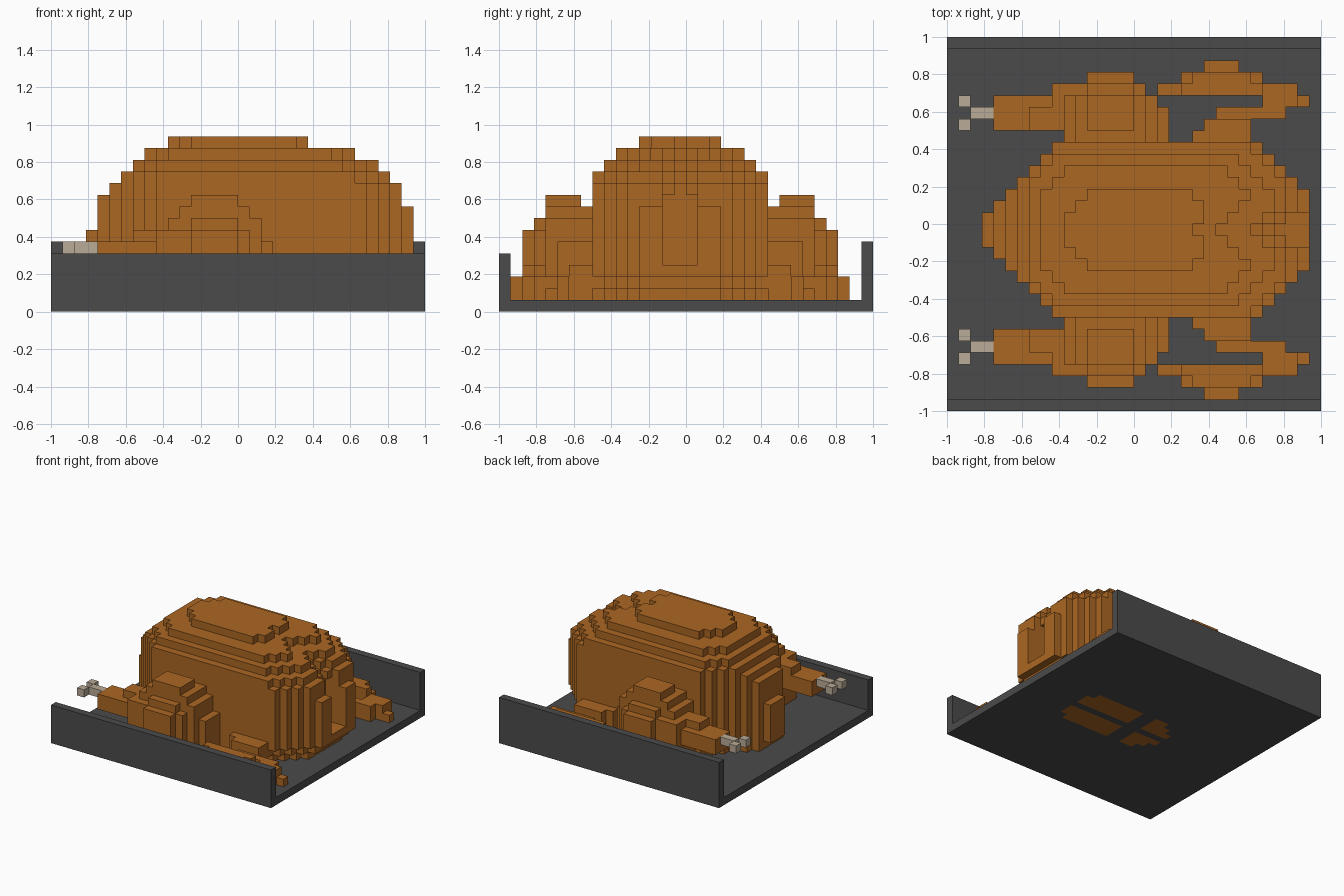
import bpy
import bmesh
from itertools import product
from mathutils import Vector

if "Cube" in bpy.data.objects:
    bpy.data.objects.remove(bpy.data.objects["Cube"], do_unlink=True)

U = 1 / 16      # edge of one block
AXIS = -1       # block row on the mirror line of the roast


def material(name, rgb):
    m = bpy.data.materials.new(name)
    m.use_nodes = True
    m.diffuse_color = (*rgb, 1)
    m.node_tree.nodes["Principled BSDF"].inputs["Base Color"].default_value = (*rgb, 1)
    return m


ROAST = material("roast_brown", (0.41, 0.135, 0.016))
TRAY = material("tray_grey", (0.07, 0.07, 0.07))
BONE = material("bone_cream", (0.49, 0.41, 0.31))


def build(name, cells, mat):
    """Turn a set of block coordinates into one outer skin."""
    bm = bmesh.new()
    corners = {}

    def vert(p):
        if p not in corners:
            corners[p] = bm.verts.new(Vector(p) * U)
        return corners[p]

    for c in cells:
        for axis, side in product(range(3), (0, 1)):
            near = list(c)
            near[axis] += 2 * side - 1
            if tuple(near) in cells:
                continue
            ring = []
            for a, b in ((0, 0), (1, 0), (1, 1), (0, 1)):
                p = list(c)
                p[axis] += side
                p[(axis + 1) % 3] += a
                p[(axis + 2) % 3] += b
                ring.append(vert(tuple(p)))
            bm.faces.new(ring if side else ring[::-1])
    me = bpy.data.meshes.new(name)
    bm.to_mesh(me)
    bm.free()
    me.materials.append(mat)
    ob = bpy.data.objects.new(name, me)
    bpy.context.collection.objects.link(ob)
    return ob


def span(a, b):
    return range(a, b + 1)


def block(xs, ys, zs):
    return set(product(span(*xs), span(*ys), span(*zs)))


def pair(name, cells, mat):
    """Build a part given by distance from the mirror line, on both sides."""
    for side, label in ((1, "back_"), (-1, "front_")):
        build(label + name, {(i, AXIS + side * v, k) for i, v, k in cells}, mat)


# Underside of the bird, showing through the tray floor
underside = set()
for i, v in product(span(-5, 8), span(1, 3)):
    if i not in (-1, 0) and v <= min(i + 6, 10 - i):
        underside |= {(i, AXIS + v, 0), (i, AXIS - v, 0)}
build("roast_underside", underside, ROAST)

# Tray: floor, low front wall, higher back wall
tray = block((-16, 15), (-16, 15), (0, 0)) - underside
tray |= block((-16, 15), (-16, -16), (0, 4))
tray |= block((-16, 15), (15, 15), (0, 5))
build("tray", tray, TRAY)

# Body layers: height, first x, last x, half width, left and right rounding
layers = [(1, -12, 12, 7, 2, 3), (2, -13, 13, 7, 1, 3), (3, -13, 14, 7, 1, 3)]
layers += [(k, -13, 14, 7, 1, 3) for k in (4, 5, 6)]
layers += [(7, -12, 14, 7, 2, 3), (8, -12, 14, 7, 2, 3), (9, -12, 13, 7, 2, 4),
           (10, -11, 13, 7, 3, 4), (11, -10, 12, 7, 4, 4), (12, -9, 11, 6, 4, 3),
           (13, -8, 9, 5, 3, 3), (14, -6, 5, 3, 1, 2)]
cleft = {14: 4, 13: 6, 12: 9, 11: 10, 10: 11}   # where the breast parts
body = set()
for k, x0, x1, width, left, right in layers:
    for i, j in product(span(x0, x1), span(AXIS - width, AXIS + width)):
        v = abs(j - AXIS)
        rounded = v <= min(i - x0 + left, x1 - i + right)
        if rounded and i <= cleft.get(k, x1) + v:
            body.add((i, j, k))
# Stuffing cavity in the end
body -= block((12, 14), (AXIS - 1, AXIS + 1), (4, 9))
build("roast_body", body, ROAST)

# Drumsticks: stepped thigh, then a shaft
leg = (block((-7, 2), (8, 11), (1, 5)) | block((-7, 1), (8, 11), (6, 6))
       | block((-6, 1), (8, 11), (7, 7)) | block((-5, 0), (8, 11), (8, 8))
       | block((-4, -1), (9, 11), (9, 9)))
leg |= block((-7, 0), (12, 12), (1, 6)) | block((-4, -1), (12, 12), (7, 7))
leg |= block((-4, -1), (13, 13), (1, 6))
leg -= block((-7, -7), (8, 8), (1, 6)) | block((2, 2), (11, 11), (1, 5))
leg |= block((-12, -8), (9, 11), (4, 5)) | block((-9, -8), (9, 10), (6, 6))
pair("drumstick", leg, ROAST)

# Bone ends with two knuckles
bone = block((-14, -13), (10, 10), (5, 5)) | {(-15, 9, 5), (-15, 11, 5)}
pair("leg_bone", bone, BONE)

# Folded wings resting on the tray
wing = (block((5, 9), (8, 8), (1, 3)) | block((6, 9), (9, 9), (1, 3))
        | block((7, 12), (10, 10), (1, 2)) | block((11, 14), (11, 11), (1, 1))
        | block((11, 13), (11, 11), (2, 2)) | block((2, 13), (12, 12), (1, 2))
        | block((4, 10), (12, 12), (3, 3)) | block((4, 10), (13, 13), (1, 2))
        | block((5, 9), (13, 13), (3, 3)) | block((6, 8), (14, 14), (1, 2)))
pair("wing", wing, ROAST)
